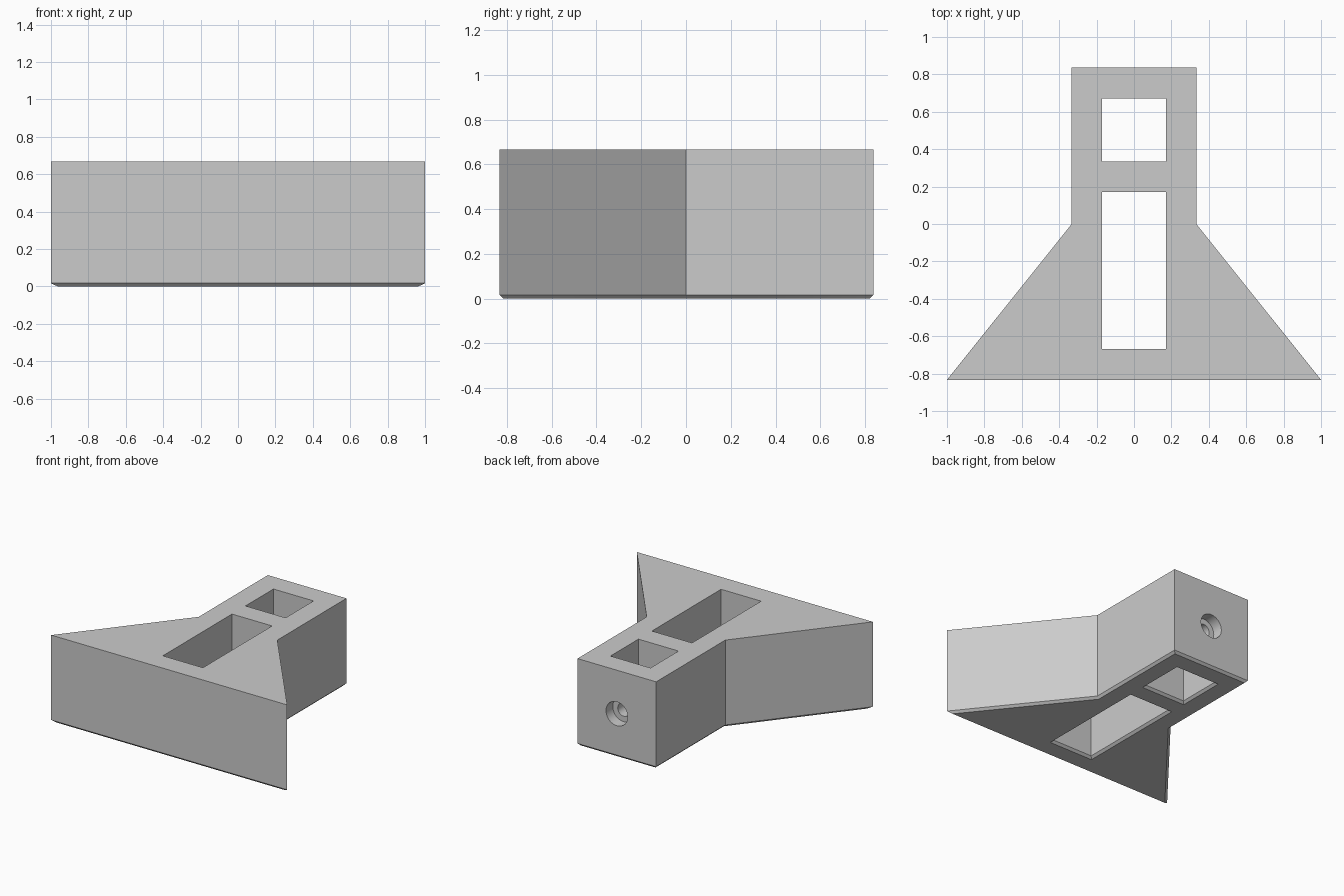
import bpy, bmesh, math
from mathutils import Vector, Matrix

if "Cube" in bpy.data.objects:
    bpy.data.objects.remove(bpy.data.objects["Cube"])

HEIGHT, CHAMFER = 0.667, 0.017

grey = bpy.data.materials.new("light_grey")
grey.use_nodes = True
grey.diffuse_color = (0.6, 0.6, 0.6, 1)
grey.node_tree.nodes["Principled BSDF"].inputs["Base Color"].default_value = (0.6, 0.6, 0.6, 1)


def finish(name, bm):
    bmesh.ops.recalc_face_normals(bm, faces=bm.faces)
    mesh = bpy.data.meshes.new(name)
    bm.to_mesh(mesh)
    bm.free()
    mesh.materials.append(grey)
    obj = bpy.data.objects.new(name, mesh)
    bpy.context.collection.objects.link(obj)
    return obj


def inset(outline, dist):
    """Mitred inward offset of a counter-clockwise outline."""
    pts = [Vector(p) for p in outline]
    result = []
    for i, p in enumerate(pts):
        a = (p - pts[i - 1]).normalized()
        b = (pts[(i + 1) % len(pts)] - p).normalized()
        n1, n2 = Vector((-a.y, a.x)), Vector((-b.y, b.x))
        result.append(p + (n1 + n2) * dist / (1 + n1.dot(n2)))
    return result


def loft(name, outline, levels):
    """Closed solid through (z, inset) levels of one outline."""
    bm = bmesh.new()
    rings = [[bm.verts.new((p.x, p.y, z)) for p in inset(outline, d)] for z, d in levels]
    for low, high in zip(rings, rings[1:]):
        for i in range(len(low)):
            j = (i + 1) % len(low)
            bm.faces.new((low[i], low[j], high[j], high[i]))
    bm.faces.new(rings[0][::-1])
    bm.faces.new(rings[-1])
    return finish(name, bm)


def window_cutter(name, y0, y1, half=0.17):
    """Vertical window with a flared bottom rim."""
    rect = [(-half, y0), (half, y0), (half, y1), (-half, y1)]
    return loft(name, rect, [(-CHAMFER, -2 * CHAMFER), (CHAMFER, 0), (HEIGHT + 0.1, 0)])


def bore_cutter(name, radius, y0, y1):
    """Horizontal cylinder along y at mid height."""
    bm = bmesh.new()
    place = Matrix.Translation((0, (y0 + y1) / 2, HEIGHT / 2)) @ Matrix.Rotation(math.pi / 2, 4, "X")
    bmesh.ops.create_cone(bm, cap_ends=True, segments=40, radius1=radius, radius2=radius,
                          depth=y1 - y0, matrix=place)
    return finish(name, bm)


# Flared body with a chamfered bottom edge
right_side = [(1, -0.833), (0.333, 0), (0.333, 0.837)]
outline = right_side + [(-x, y) for x, y in reversed(right_side)]
body = loft("wedge_body", outline, [(0, CHAMFER), (CHAMFER, 0), (HEIGHT, 0)])

# Two windows, and a stepped screw hole through the back wall
cutters = [
    window_cutter("long_window_cutter", -0.667, 0.17),
    window_cutter("short_window_cutter", 0.333, 0.672),
    bore_cutter("screw_head_cutter", 0.092, 0.755, 0.95),
    bore_cutter("screw_shaft_cutter", 0.05, 0.6, 0.8),
]
bpy.context.view_layer.objects.active = body
for cutter in cutters:
    cutter.hide_render = True
    mod = body.modifiers.new(cutter.name, "BOOLEAN")
    mod.operation, mod.solver, mod.object = "DIFFERENCE", "EXACT", cutter
    bpy.ops.object.modifier_apply(modifier=mod.name)
    bpy.data.objects.remove(cutter)

# Smooth bores, crisp edges elsewhere
bpy.ops.object.select_all(action="DESELECT")
body.select_set(True)
bpy.ops.object.shade_smooth_by_angle(angle=math.radians(30))
